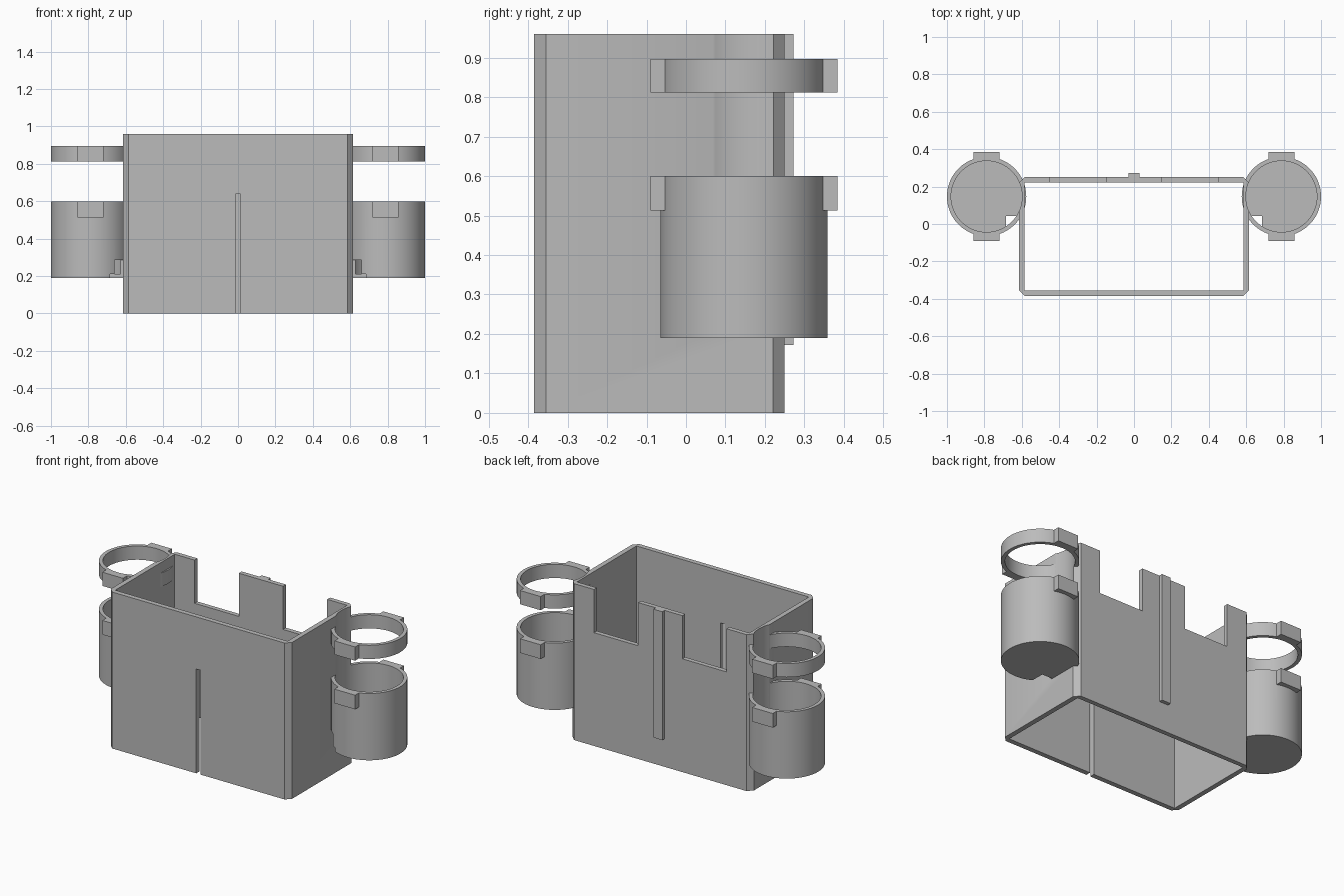
import bpy, bmesh
from mathutils import Matrix, Vector

if "Cube" in bpy.data.objects:
    bpy.data.objects.remove(bpy.data.objects["Cube"], do_unlink=True)

grey = bpy.data.materials.new("plain grey")
grey.use_nodes = True
colour = (0.5, 0.5, 0.5, 1)
grey.diffuse_color = colour
grey.node_tree.nodes["Principled BSDF"].inputs["Base Color"].default_value = colour

HEIGHT = 0.96
CUP_X, CUP_Y = 0.788, 0.147
OUTER, INNER = 0.212, 0.19


def finish(name, bm):
    mesh = bpy.data.meshes.new(name)
    bm.to_mesh(mesh)
    bm.free()
    mesh.materials.append(grey)
    obj = bpy.data.objects.new(name, mesh)
    bpy.context.collection.objects.link(obj)
    return obj


def block(name, x, y, z, chamfer=0):
    """Box between pairs of limits, optionally with chamfered upright edges."""
    bm = bmesh.new()
    low, high = Vector((x[0], y[0], z[0])), Vector((x[1], y[1], z[1]))
    size = high - low
    bmesh.ops.create_cube(bm, size=1, matrix=Matrix.Translation((low + high) / 2)
                          @ Matrix.Diagonal((*size, 1)))
    if chamfer:
        upright = [e for e in bm.edges
                   if abs(e.verts[0].co.z - e.verts[1].co.z) > size.z / 2]
        bmesh.ops.bevel(bm, geom=upright, offset=chamfer, segments=1, affect='EDGES')
    return finish(name, bm)


def cylinder(name, side, radius, z):
    bm = bmesh.new()
    bmesh.ops.create_cone(
        bm, cap_ends=True, segments=96, radius1=radius, radius2=radius,
        depth=z[1] - z[0],
        matrix=Matrix.Translation((side * CUP_X, CUP_Y, (z[0] + z[1]) / 2)))
    return finish(name, bm)


def combine(target, other, operation):
    mod = target.modifiers.new(operation.lower(), 'BOOLEAN')
    mod.operation, mod.object, mod.solver = operation, other, 'EXACT'
    bpy.context.view_layer.objects.active = target
    bpy.ops.object.modifier_apply(modifier=mod.name)
    bpy.data.objects.remove(other, do_unlink=True)


def span(side, a, b):
    return sorted((side * a, side * b))


def smooth(obj):
    bpy.ops.object.select_all(action='DESELECT')
    obj.select_set(True)
    bpy.context.view_layer.objects.active = obj
    bpy.ops.object.shade_smooth_by_angle(angle=0.5)


def holder(name, side, z, floor, tab_height):
    """Round sleeve with a lug at front and back; floor is the bore's start."""
    body = cylinder(name, side, OUTER, z)
    for direction in (-1, 1):
        lug_y = sorted((CUP_Y + direction * 0.195, CUP_Y + direction * 0.237))
        lug = block("lug", span(side, CUP_X - 0.07, CUP_X + 0.07), lug_y,
                    (z[1] - tab_height, z[1]))
        combine(body, lug, 'UNION')
    combine(body, cylinder("bore", side, INNER, (floor, z[1] + 0.1)), 'DIFFERENCE')
    return body


# Open rectangular sleeve with chamfered corners
box = block("box_shell", (-0.615, 0.615), (-0.385, 0.25), (0, HEIGHT), 0.03)
combine(box, block("hollow", (-0.585, 0.585), (-0.355, 0.222), (-0.1, 1.1)), 'DIFFERENCE')
combine(box, block("slot", (-0.014, 0.014), (-0.5, -0.3), (-0.1, 0.64)), 'DIFFERENCE')
for side in (-1, 1):
    # Notches in the back wall, and the hollows for the round holders
    combine(box, block("notch", span(side, 0.15, 0.45), (0.15, 0.4), (0.695, 1.1)), 'DIFFERENCE')
    combine(box, cylinder("bore", side, INNER, (0.21, 1.1)), 'DIFFERENCE')
smooth(box)

# Upright rib on the back
block("back_rib", (-0.03, 0.03), (0.245, 0.272), (0.172, HEIGHT))

for side, label in ((1, "left"), (-1, "right")):
    # Closed cup with a drain cut at its inner front edge
    cup = holder(label + "_cup", side, (0.19, 0.6), 0.21, 0.087)
    combine(cup, block("drain", span(side, 0.616, 0.66), (-0.1, 0.043), (0.1, 0.285)), 'DIFFERENCE')
    combine(cup, block("drain_floor", span(side, 0.616, 0.685), (-0.1, 0.043), (0.1, 0.212)), 'DIFFERENCE')
    smooth(cup)
    # Open guide ring above the cup
    smooth(holder(label + "_ring", side, (0.812, 0.896), 0.7, 0.084))
